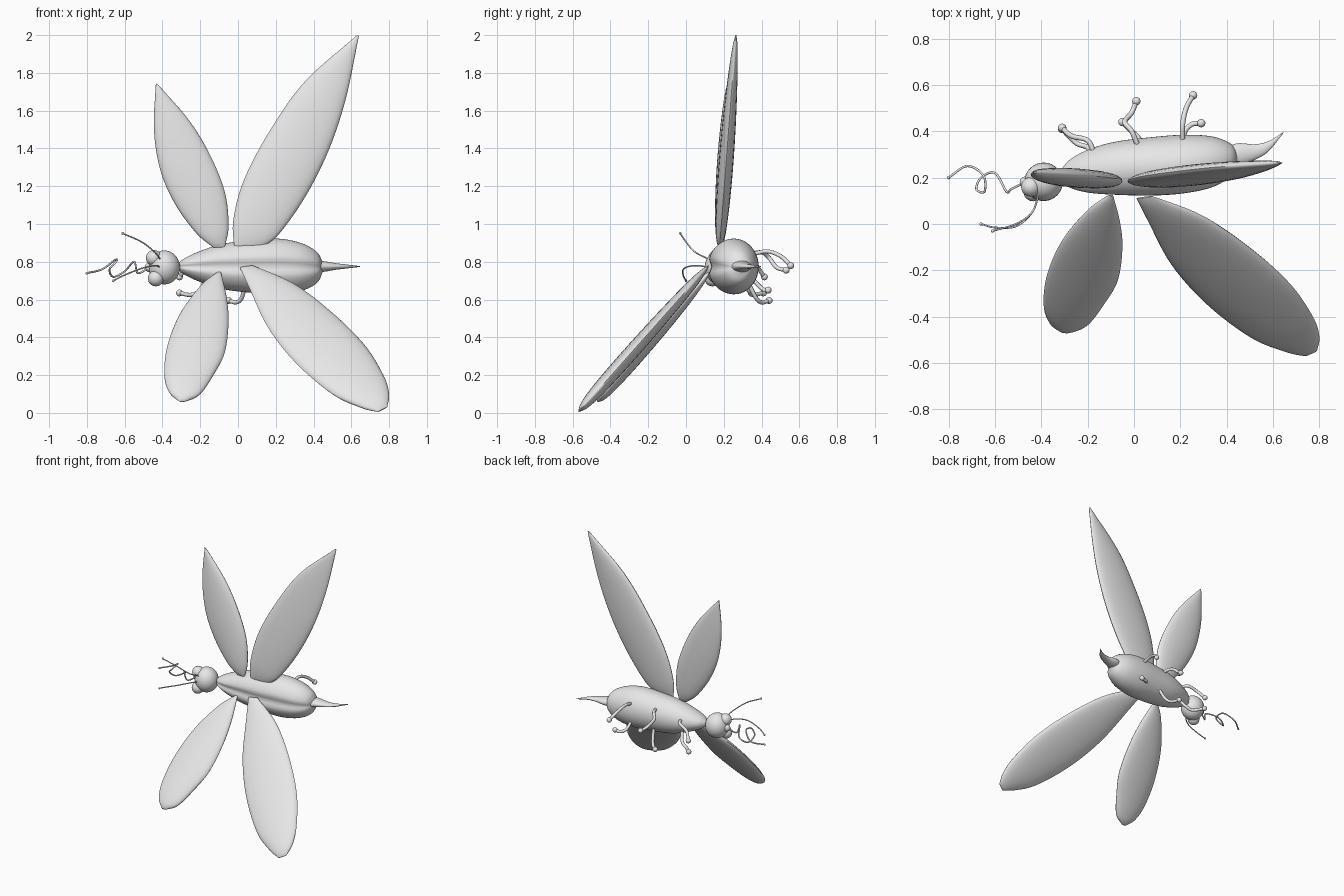
import bpy, bmesh, math
from mathutils import Vector

cube = bpy.data.objects.get("Cube")
if cube:
    bpy.data.objects.remove(cube, do_unlink=True)

COLOUR = (0.8, 0.8, 0.8, 1.0)
grey = bpy.data.materials.new("plain light grey")
grey.use_nodes = True
grey.diffuse_color = COLOUR
grey.node_tree.nodes["Principled BSDF"].inputs["Base Color"].default_value = COLOUR


def resample(points, count):
    """Smooth curve through the points, returned as evenly spaced samples."""
    pts = [Vector(p) for p in points]
    samples = []
    for k in range(count):
        pos = k / (count - 1) * (len(pts) - 1)
        i = min(int(pos), len(pts) - 2)
        t = pos - i
        b, c = pts[i], pts[i + 1]
        a = pts[i - 1] if i > 0 else b * 2 - c
        d = pts[i + 2] if i + 2 < len(pts) else c * 2 - b
        samples.append((b * 2 + (c - a) * t + (a * 2 - b * 5 + c * 4 - d) * t**2
                        + (b * 3 - a - c * 3 + d) * t**3) * 0.5)
    return samples


def loft(name, rings, sharp_angle):
    """Skin a list of equal rings, capping both ends."""
    bm = bmesh.new()
    rows = [[bm.verts.new(p) for p in ring] for ring in rings]
    n = len(rows[0])
    for lower, upper in zip(rows, rows[1:]):
        for j in range(n):
            k = (j + 1) % n
            bm.faces.new((lower[j], lower[k], upper[k], upper[j]))
    bm.faces.new(rows[0][::-1])
    bm.faces.new(rows[-1])
    bmesh.ops.recalc_face_normals(bm, faces=bm.faces)
    mesh = bpy.data.meshes.new(name)
    bm.to_mesh(mesh)
    bm.free()
    obj = bpy.data.objects.new(name, mesh)
    bpy.context.collection.objects.link(obj)
    finish(obj, sharp_angle)


def finish(obj, sharp_angle=60):
    obj.data.materials.append(grey)
    bpy.ops.object.select_all(action='DESELECT')
    obj.select_set(True)
    bpy.context.view_layer.objects.active = obj
    bpy.ops.object.shade_smooth_by_angle(angle=math.radians(sharp_angle))


def ball(name, centre, size):
    bpy.ops.mesh.primitive_uv_sphere_add(segments=32, ring_count=16, location=centre)
    obj = bpy.context.object
    obj.name = name
    obj.scale = size if isinstance(size, tuple) else (size, size, size)
    finish(obj)


def tube(name, points, radius, tip=0):
    """Round tube through the points, with an optional knob at its end."""
    curve = bpy.data.curves.new(name, 'CURVE')
    curve.dimensions = '3D'
    curve.bevel_depth = radius
    curve.bevel_resolution = 3
    curve.use_fill_caps = True
    spline = curve.splines.new('POLY')
    path = resample(points, len(points) * 8)
    spline.points.add(len(path) - 1)
    for point, co in zip(spline.points, path):
        point.co = (*co, 1)
    spline.use_smooth = True
    obj = bpy.data.objects.new(name, curve)
    bpy.context.collection.objects.link(obj)
    curve.materials.append(grey)
    if tip:
        ball(name + "_tip", points[-1], tip)


def spindle(name, stations, count, groove=0):
    """Elliptical loft along x; stations are x, centre y, centre z, radius y, radius z."""
    def stack(columns):
        return resample([[s[c] for c in columns] for s in stations], count)
    rings = []
    for centre, radii in zip(stack((0, 1, 2)), stack((3, 4, 4))):
        ring = []
        for k in range(48):
            angle = math.tau * k / 48
            # the groove runs along the front side
            dent = 1 - groove * math.exp(-((angle - math.pi) / 0.2) ** 2)
            ring.append(centre + Vector((0, radii.x * math.cos(angle) * dent,
                                         radii.y * math.sin(angle))))
        rings.append(ring)
    loft(name, rings, 60)


def wing(name, edge_a, edge_b, root_y, root_z, slope, thickness=0.036):
    """Lens-shaped blade between two x-z outlines on a leaning plane."""
    normal = Vector((0, 1, -slope)).normalized()
    count = 40
    rings = []
    for i, (a, b) in enumerate(zip(resample(edge_a, count), resample(edge_b, count))):
        a, b = [Vector((p.x, root_y + slope * (p.y - root_z), p.y)) for p in (a, b)]
        depth = 0.003 + thickness * math.sin(math.pi * i / (count - 1)) ** 0.6
        rings.append([(a + b) / 2 + (b - a) / 2 * math.cos(t) + normal * depth * math.sin(t)
                      for t in (math.tau * k / 24 for k in range(24))])
    loft(name, rings, 50)


# Body and tail
spindle("body", [
    (-0.32, 0.21, 0.775, 0.015, 0.015), (-0.28, 0.215, 0.775, 0.06, 0.045),
    (-0.2, 0.225, 0.775, 0.095, 0.082), (-0.08, 0.237, 0.775, 0.118, 0.12),
    (0.08, 0.245, 0.775, 0.13, 0.14), (0.22, 0.255, 0.775, 0.13, 0.147),
    (0.34, 0.265, 0.772, 0.112, 0.125), (0.42, 0.275, 0.77, 0.07, 0.08),
    (0.45, 0.285, 0.77, 0.015, 0.02)], 48, groove=0.15)
spindle("tail", [
    (0.36, 0.26, 0.775, 0.05, 0.035), (0.44, 0.295, 0.775, 0.052, 0.03),
    (0.52, 0.31, 0.775, 0.034, 0.017), (0.58, 0.335, 0.775, 0.022, 0.01),
    (0.645, 0.395, 0.775, 0.002, 0.002)], 24)

# Head and eyes
ball("head", (-0.39, 0.182, 0.77), (0.083, 0.083, 0.09))
ball("lower_eye", (-0.435, 0.14, 0.712), 0.042)
ball("upper_eye", (-0.445, 0.16, 0.82), 0.042)
ball("mouth", (-0.468, 0.18, 0.77), 0.025)

# Feelers and coiled tongue
tube("upper_feeler", [(-0.41, 0.13, 0.81), (-0.44, 0.05, 0.85), (-0.51, 0, 0.905),
                      (-0.61, -0.03, 0.95)], 0.004, 0.007)
tube("lower_feeler", [(-0.41, 0.13, 0.77), (-0.44, 0.05, 0.78), (-0.51, -0.01, 0.765),
                      (-0.6, -0.015, 0.73), (-0.66, 0, 0.7)], 0.004, 0.007)
tube("tongue", [(-0.47, 0.18, 0.77), (-0.53, 0.15, 0.74), (-0.55, 0.14, 0.8),
                (-0.6, 0.22, 0.75), (-0.66, 0.2, 0.72), (-0.68, 0.15, 0.76),
                (-0.645, 0.14, 0.8), (-0.65, 0.21, 0.81), (-0.72, 0.25, 0.76),
                (-0.8, 0.2, 0.74)], 0.005, 0.007)

# Legs
legs = {
    "front_upper_leg": [(-0.17, 0.3, 0.8), (-0.2, 0.36, 0.8), (-0.27, 0.38, 0.77),
                        (-0.31, 0.415, 0.72)],
    "front_lower_leg": [(-0.17, 0.29, 0.71), (-0.2, 0.33, 0.65), (-0.25, 0.35, 0.625),
                        (-0.31, 0.41, 0.635)],
    "middle_upper_leg": [(0.02, 0.33, 0.84), (-0.01, 0.4, 0.85), (-0.04, 0.44, 0.82),
                         (-0.01, 0.48, 0.77), (0.01, 0.53, 0.755)],
    "middle_lower_leg": [(0.04, 0.33, 0.69), (0.02, 0.37, 0.61), (-0.01, 0.4, 0.585),
                         (-0.05, 0.44, 0.595)],
    "hind_upper_leg": [(0.21, 0.35, 0.84), (0.21, 0.43, 0.855), (0.225, 0.5, 0.83),
                       (0.255, 0.555, 0.78)],
    "hind_lower_leg": [(0.21, 0.35, 0.71), (0.22, 0.4, 0.66), (0.25, 0.43, 0.645),
                       (0.29, 0.435, 0.65)],
}
for name, path in legs.items():
    tube(name, path, 0.011, 0.018)

# Wings
wing("upper_small_wing",
     [(-0.13, 0.875), (-0.22, 0.95), (-0.33, 1.1), (-0.41, 1.28), (-0.445, 1.5), (-0.435, 1.745)],
     [(-0.07, 0.875), (-0.05, 0.99), (-0.07, 1.17), (-0.15, 1.37), (-0.26, 1.55), (-0.42, 1.735)],
     0.18, 0.88, 0.05)
wing("upper_large_wing",
     [(-0.02, 0.87), (-0.025, 1.02), (0.03, 1.23), (0.16, 1.48), (0.35, 1.75), (0.63, 2)],
     [(0.12, 0.87), (0.22, 0.95), (0.36, 1.15), (0.48, 1.39), (0.57, 1.66), (0.64, 1.995)],
     0.178, 0.88, 0.077)
wing("lower_small_wing",
     [(-0.11, 0.745), (-0.2, 0.67), (-0.31, 0.52), (-0.375, 0.35), (-0.39, 0.2),
      (-0.365, 0.11), (-0.31, 0.06)],
     [(-0.09, 0.745), (-0.06, 0.61), (-0.05, 0.48), (-0.07, 0.32), (-0.13, 0.2),
      (-0.2, 0.1), (-0.28, 0.06)],
     0.115, 0.735, 0.865)
wing("lower_large_wing",
     [(0.01, 0.77), (0.06, 0.66), (0.16, 0.45), (0.31, 0.26), (0.5, 0.1), (0.65, 0.03), (0.74, 0.005)],
     [(0.08, 0.78), (0.3, 0.68), (0.5, 0.53), (0.67, 0.36), (0.77, 0.2), (0.8, 0.1), (0.79, 0.03)],
     0.12, 0.78, 0.89)
